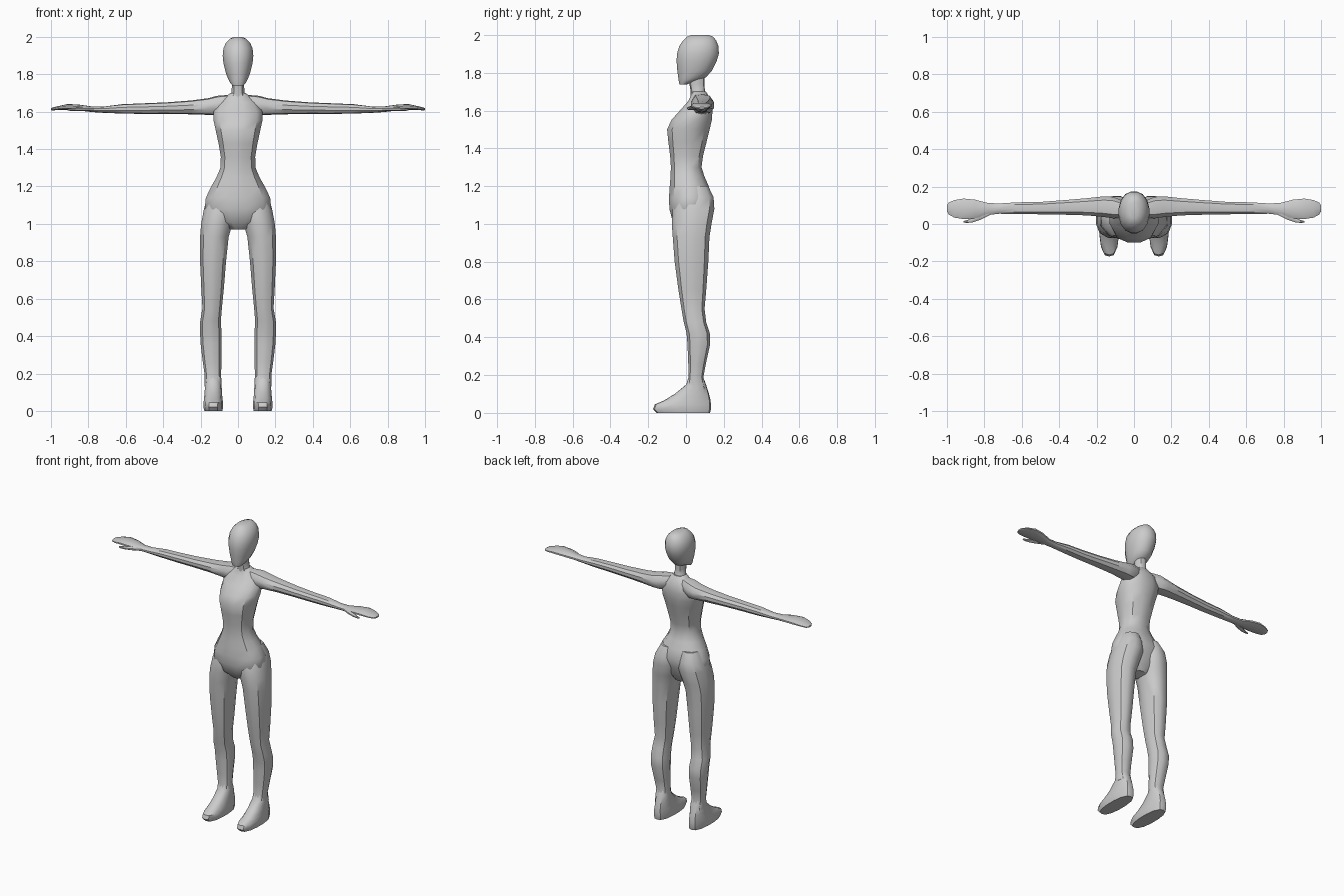
import bpy, bmesh, math

skin = bpy.data.materials.new("light grey")
skin.diffuse_color = (0.6, 0.6, 0.6, 1)


def loft(name, axis, rings, n=12, p=2.4, mirror=False):
    """Skin rounded-box rings (t, a0, a1, b0, b1) along z (a=x, b=y) or x (a=y, b=z)."""
    bm = bmesh.new()
    loops = []
    for t, a0, a1, b0, b1 in rings:
        loop = []
        for i in range(n):
            ang = 2 * math.pi * (i + 0.5) / n
            c, s = math.cos(ang), math.sin(ang)
            k = (abs(c) ** p + abs(s) ** p) ** (-1 / p) / math.cos(math.pi / n) ** 0.6
            a = (a0 + a1) / 2 + (a1 - a0) / 2 * max(-1, min(1, c * k))
            b = (b0 + b1) / 2 + (b1 - b0) / 2 * max(-1, min(1, s * k))
            loop.append(bm.verts.new((a, b, t) if axis == "z" else (t, a, b)))
        loops.append(loop)
    for lo, hi in zip(loops, loops[1:]):
        for i in range(n):
            j = (i + 1) % n
            bm.faces.new((lo[i], lo[j], hi[j], hi[i]))
    bm.faces.new(loops[0][::-1])
    bm.faces.new(loops[-1])
    bmesh.ops.recalc_face_normals(bm, faces=bm.faces)
    me = bpy.data.meshes.new(name)
    bm.to_mesh(me)
    bm.free()
    me.materials.append(skin)
    ob = bpy.data.objects.new(name, me)
    bpy.context.collection.objects.link(ob)
    bpy.ops.object.select_all(action="DESELECT")
    ob.select_set(True)
    bpy.context.view_layer.objects.active = ob
    bpy.ops.object.shade_smooth_by_angle(angle=math.radians(38))
    if mirror:
        ob.modifiers.new("mirror", "MIRROR")
    return ob


def sym(z, w, y0, y1):
    return (z, -w, w, y0, y1)


# Torso from crotch to base of neck
loft("torso", "z", [
    sym(0.97, 0.05, -0.03, 0.08), sym(1.01, 0.13, -0.07, 0.10),
    sym(1.08, 0.178, -0.088, 0.125), sym(1.14, 0.172, -0.09, 0.138),
    sym(1.20, 0.143, -0.086, 0.12), sym(1.25, 0.115, -0.082, 0.098),
    sym(1.30, 0.094, -0.08, 0.082), sym(1.36, 0.092, -0.084, 0.09),
    sym(1.43, 0.104, -0.093, 0.108), sym(1.50, 0.119, -0.10, 0.125),
    sym(1.55, 0.13, -0.077, 0.137), sym(1.60, 0.13, -0.032, 0.14),
    sym(1.65, 0.105, 0.012, 0.135), sym(1.685, 0.06, 0.028, 0.115),
    sym(1.70, 0.04, 0.03, 0.105)])

# Neck
loft("neck", "z", [
    sym(1.66, 0.055, 0.025, 0.12), sym(1.70, 0.036, 0.025, 0.10),
    sym(1.74, 0.033, 0.018, 0.098), sym(1.80, 0.035, 0.01, 0.10)], n=10, p=2)

# Egg-shaped head with a flatter face
loft("head", "z", [
    sym(1.738, 0.028, -0.034, 0.005), sym(1.752, 0.04, -0.038, 0.04),
    sym(1.775, 0.053, -0.041, 0.105), sym(1.81, 0.066, -0.046, 0.137),
    sym(1.86, 0.078, -0.05, 0.162), sym(1.90, 0.082, -0.048, 0.174),
    sym(1.94, 0.078, -0.036, 0.172), sym(1.97, 0.064, -0.016, 0.16),
    sym(1.99, 0.044, 0.005, 0.145), sym(2.0, 0.02, 0.03, 0.12)], n=16, p=2.2)

# Legs, whose top ends form the buttocks
loft("leg", "z", [
    (0.13, 0.088, 0.178, 0.0, 0.108), (0.19, 0.09, 0.178, 0.013, 0.092),
    (0.26, 0.089, 0.188, 0.012, 0.105), (0.36, 0.087, 0.2, 0.008, 0.127),
    (0.42, 0.088, 0.203, 0.003, 0.126), (0.48, 0.092, 0.202, -0.012, 0.107),
    (0.55, 0.086, 0.19, -0.024, 0.098), (0.65, 0.076, 0.196, -0.04, 0.107),
    (0.80, 0.064, 0.203, -0.06, 0.118), (0.93, 0.05, 0.203, -0.07, 0.124),
    (1.00, 0.03, 0.197, -0.075, 0.135), (1.08, 0.008, 0.182, -0.07, 0.15),
    (1.14, 0.01, 0.165, -0.05, 0.146), (1.20, 0.02, 0.135, -0.03, 0.118)],
    n=12, mirror=True)

# Feet
loft("foot", "z", [
    (0.0, 0.083, 0.18, -0.155, 0.127), (0.02, 0.08, 0.185, -0.174, 0.132),
    (0.045, 0.08, 0.184, -0.165, 0.132), (0.065, 0.083, 0.182, -0.118, 0.13),
    (0.10, 0.086, 0.178, -0.06, 0.122), (0.15, 0.088, 0.177, 0.001, 0.106),
    (0.19, 0.092, 0.176, 0.014, 0.091)], n=14, mirror=True)

# Arms with flat mitten hands
loft("arm", "x", [
    (0.05, 0.035, 0.12, 1.60, 1.69), (0.11, 0.03, 0.145, 1.58, 1.685),
    (0.16, 0.037, 0.148, 1.583, 1.672), (0.25, 0.046, 0.138, 1.586, 1.66),
    (0.38, 0.05, 0.127, 1.588, 1.65), (0.50, 0.052, 0.118, 1.588, 1.645),
    (0.62, 0.053, 0.116, 1.59, 1.64), (0.72, 0.055, 0.11, 1.594, 1.627),
    (0.78, 0.048, 0.112, 1.598, 1.628), (0.85, 0.03, 0.13, 1.606, 1.638),
    (0.91, 0.026, 0.136, 1.61, 1.641), (0.96, 0.034, 0.128, 1.61, 1.63),
    (0.99, 0.05, 0.115, 1.606, 1.623), (1.0, 0.068, 0.1, 1.608, 1.618)],
    n=10, mirror=True)

# Thumbs
loft("thumb", "x", [
    (0.77, 0.048, 0.08, 1.602, 1.624), (0.82, 0.022, 0.06, 1.602, 1.625),
    (0.86, 0.009, 0.035, 1.603, 1.622), (0.895, 0.005, 0.02, 1.604, 1.618),
    (0.912, 0.009, 0.016, 1.606, 1.614)], n=8, p=2, mirror=True)
